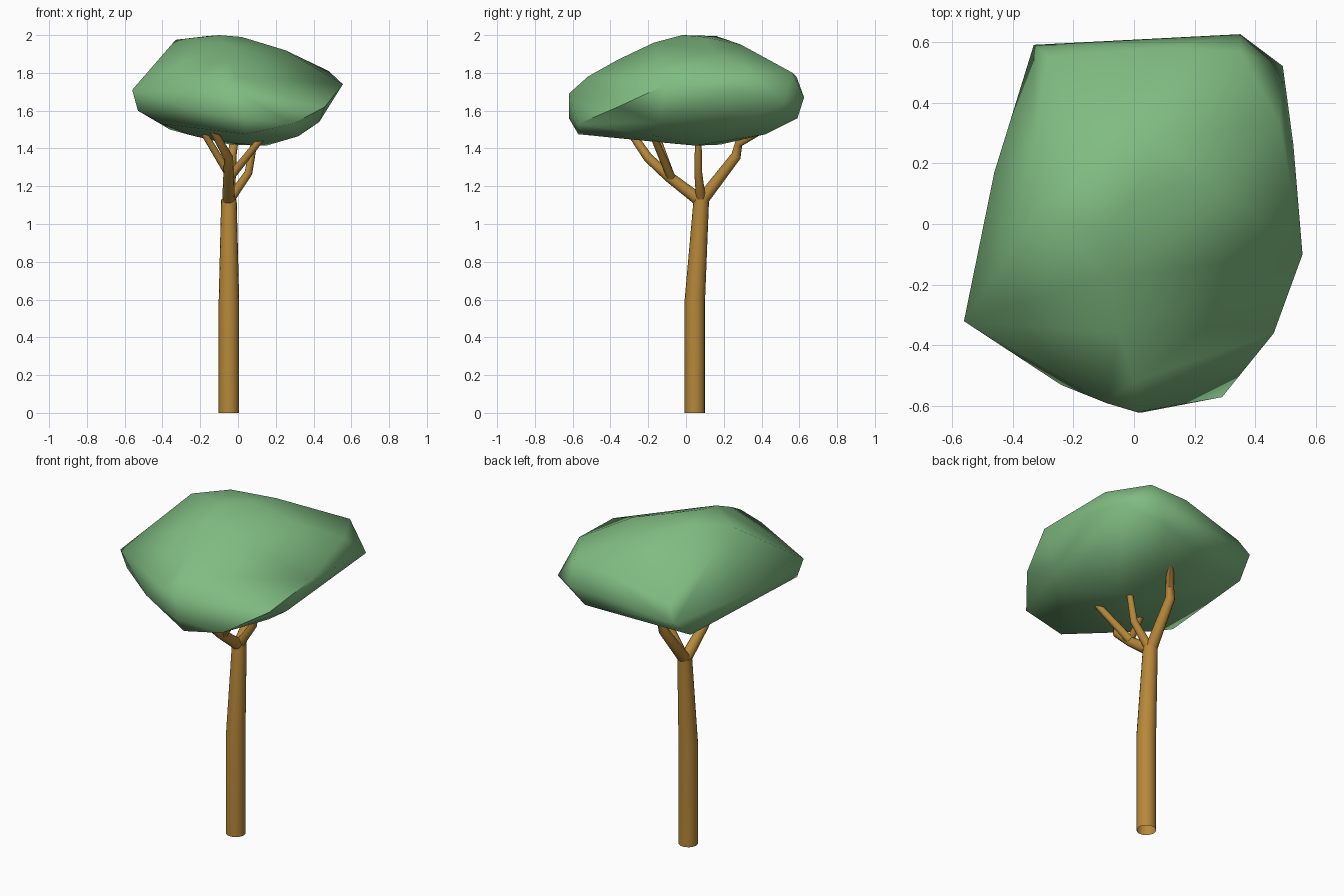
import bpy, bmesh, math
from mathutils import Vector


def material(name, rgb):
    m = bpy.data.materials.new(name)
    m.diffuse_color = (*rgb, 1)
    return m


BARK = material("bark_brown", (0.47, 0.245, 0.042))
LEAF = material("leaf_green", (0.215, 0.50, 0.22))


def finish(bm, name, mat, angle):
    bmesh.ops.recalc_face_normals(bm, faces=bm.faces[:])
    mesh = bpy.data.meshes.new(name)
    bm.to_mesh(mesh)
    bm.free()
    mesh.shade_smooth()
    mesh.set_sharp_from_angle(angle=math.radians(angle))
    mesh.materials.append(mat)
    obj = bpy.data.objects.new(name, mesh)
    bpy.context.collection.objects.link(obj)
    return obj


def limb(name, path, radii, sides=12, level=False):
    """Tapered open tube through the path points; level keeps rings horizontal."""
    pts = [Vector(p) for p in path]
    bm = bmesh.new()
    rings = []
    for i, (p, r) in enumerate(zip(pts, radii)):
        t = (pts[min(i + 1, len(pts) - 1)] - pts[max(i - 1, 0)]).normalized()
        if level:
            t = Vector((0, 0, 1))
        u = Vector((1, 0, 0))
        u = (u - t * u.dot(t)).normalized()
        v = t.cross(u)
        rings.append([bm.verts.new(p + r * (u * math.cos(a) + v * math.sin(a)))
                      for a in (2 * math.pi * k / sides for k in range(sides))])
    for a, b in zip(rings, rings[1:]):
        for k in range(sides):
            n = (k + 1) % sides
            bm.faces.new((a[k], a[n], b[n], b[k]))
    bm.faces.new(rings[-1])
    return finish(bm, name, BARK, 50)


# Trunk, leaning back above its middle, open underneath
limb("trunk", [(-0.048, 0.047, 0), (-0.048, 0.047, 0.6), (-0.048, 0.081, 1.13)],
     [0.054, 0.054, 0.041], 16, level=True)

# Main branches and their forks
FORK = (-0.05, 0.08, 1.12)
limb("back_branch", [FORK, (-0.035, 0.265, 1.36), (-0.02, 0.28, 1.43), (0.11, 0.44, 1.52)],
     [0.034, 0.027, 0.023, 0.018])
limb("front_branch", [FORK, (-0.05, -0.09, 1.25), (-0.05, -0.20, 1.35), (-0.14, -0.31, 1.51)],
     [0.034, 0.028, 0.025, 0.02])
limb("front_right_twig", [(-0.04, -0.08, 1.25), (0.13, -0.17, 1.46)], [0.023, 0.018])
limb("front_left_twig", [(-0.04, -0.08, 1.25), (-0.18, -0.16, 1.48)], [0.022, 0.017])
limb("right_branch", [FORK, (0.055, 0.065, 1.27), (0.09, 0.065, 1.46)], [0.026, 0.021, 0.017])

# Faceted, smooth-shaded crown wrapped around a few control points
crown = [
    # top
    (-0.10, -0.02, 2.0), (-0.16, 0.16, 1.995), (-0.33, 0.03, 1.975), (0.02, 0.10, 1.99),
    (0.25, 0.14, 1.92), (0.05, 0.29, 1.95), (-0.08, -0.17, 1.96), (-0.05, -0.36, 1.87),
    # upper shoulder
    (0.0, -0.52, 1.78), (0.48, 0.33, 1.81), (0.35, 0.565, 1.80), (0.12, 0.585, 1.78),
    (-0.28, 0.55, 1.69),
    # widest outline
    (-0.56, -0.32, 1.71), (0.01, -0.62, 1.69), (-0.09, -0.59, 1.70), (0.555, -0.10, 1.74),
    (0.49, 0.52, 1.65), (0.35, 0.625, 1.67), (0.525, 0.26, 1.70), (-0.33, 0.59, 1.60),
    (0.12, 0.605, 1.65), (0.46, -0.36, 1.62), (-0.24, -0.53, 1.60), (-0.46, 0.17, 1.63),
    # lower rim
    (0.03, -0.62, 1.56), (0.29, -0.57, 1.53), (-0.53, -0.30, 1.60), (-0.40, -0.28, 1.53),
    (0.04, -0.57, 1.475), (0.43, -0.15, 1.54), (-0.36, 0.47, 1.50), (0.26, 0.59, 1.56),
    # underside
    (0.32, -0.16, 1.465), (0.15, 0.05, 1.415), (-0.04, 0.18, 1.42), (-0.25, 0.05, 1.47),
    (0.15, 0.42, 1.475), (0.0, -0.06, 1.425),
]
bm = bmesh.new()
for p in crown:
    bm.verts.new(p)
bmesh.ops.convex_hull(bm, input=bm.verts[:])
bmesh.ops.delete(bm, geom=[v for v in bm.verts if not v.link_faces], context='VERTS')
finish(bm, "crown", LEAF, 75)
